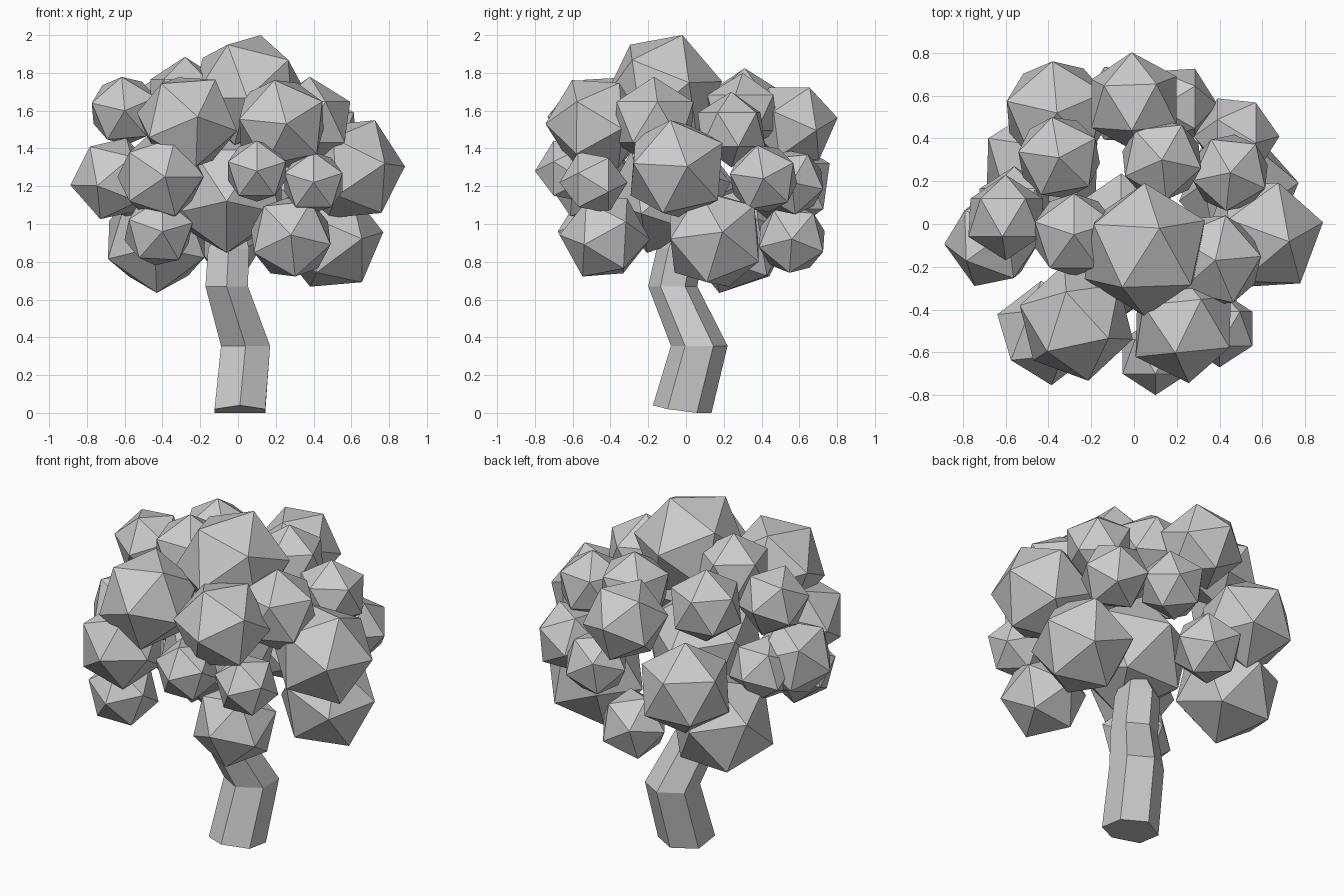
import bpy
import bmesh
import math
from mathutils import Matrix, Vector

cube = bpy.data.objects.get("Cube")
if cube:
    bpy.data.objects.remove(cube, do_unlink=True)

grey = bpy.data.materials.new("plain grey")
grey.use_nodes = True
grey.diffuse_color = (0.6, 0.6, 0.6, 1)
grey.node_tree.nodes["Principled BSDF"].inputs["Base Color"].default_value = (0.6, 0.6, 0.6, 1)

# Sides a clump can face: its across, up and outward directions
X, Y, Z = Vector((1, 0, 0)), Vector((0, 1, 0)), Vector((0, 0, 1))
FACING = {"front": (X, Z, -Y), "side": (Y, Z, X), "top": (X, Y, Z)}


def add_object(name, bm):
    bmesh.ops.recalc_face_normals(bm, faces=bm.faces)
    mesh = bpy.data.meshes.new(name)
    bm.to_mesh(mesh)
    bm.free()
    mesh.materials.append(grey)
    obj = bpy.data.objects.new(name, mesh)
    bpy.context.collection.objects.link(obj)
    return obj


def leaf_clump(name, place, radius, facing, a, b, spin):
    """Icosahedron with one corner at (a, b) on the facing side and an edge leaving it at spin degrees."""
    across, up, out = FACING[facing]
    pole = across * a + up * b + out * math.sqrt(max(0, 1 - a * a - b * b))
    pole.normalize()
    t = math.radians(spin)
    edge = across * math.cos(t) + up * math.sin(t)
    edge = (edge - pole * edge.dot(pole)).normalized()
    turn = Matrix((edge, pole.cross(edge), pole)).transposed()
    bm = bmesh.new()
    bmesh.ops.create_icosphere(bm, subdivisions=1, radius=radius)
    obj = add_object(name, bm)
    obj.location = place
    obj.rotation_euler = turn.to_euler()


def leaf_level(name, clumps):
    for i, clump in enumerate(clumps, 1):
        leaf_clump(f"{name}_{i}", *clump)


def trunk(rings, tip, sides=6):
    """Crooked six-sided trunk lofted through rings (x, y, z, radius)."""
    bm = bmesh.new()
    loops = []
    for i, (x, y, z, r) in enumerate(rings):
        loop = []
        for k in range(sides):
            a = math.tau * k / sides + math.pi / 2
            lift = 0.04 * max(0, -math.sin(a)) if i == 0 else 0
            loop.append(bm.verts.new((x + r * math.cos(a), y + r * math.sin(a), z + lift)))
        loops.append(loop)
    bm.faces.new(loops[0])
    for low, high in zip(loops, loops[1:]):
        for k in range(sides):
            n = (k + 1) % sides
            bm.faces.new((low[k], low[n], high[n], high[k]))
    end = bm.verts.new(tip)
    for k in range(sides):
        bm.faces.new((loops[-1][k], loops[-1][(k + 1) % sides], end))
    add_object("trunk", bm)


# Trunk, ending in a point inside the crown
trunk([(0.01, -0.02, 0, 0.155), (0.04, 0.07, 0.355, 0.15),
       (-0.06, -0.07, 0.67, 0.13), (-0.05, -0.03, 0.87, 0.125)], (0, 0, 1.1))

# Crown clumps: centre, radius, facing side, corner position, edge angle
leaf_level("lower_leaves", [
    ((-0.42, -0.48, 0.96), 0.2, "front", 0.1, 0, 15),
    ((0.28, -0.43, 0.93), 0.24, "front", 0, 0.05, 60),
    ((0.49, 0.15, 0.92), 0.285, "side", 0.15, 0.13, 40),
    ((-0.43, 0.27, 0.92), 0.3, "front", 0, -0.95, 50),
    ((-0.05, 0.56, 0.92), 0.2, "side", 0, 0, 50)])

leaf_level("inner_leaves", [
    ((-0.06, -0.1, 1.17), 0.34, "front", 0, -0.95, 90),
    ((-0.56, 0.08, 1.2), 0.19, "front", 0, 0, 90)])

leaf_level("middle_leaves", [
    ((-0.41, -0.51, 1.25), 0.245, "front", 0.1, 0, 0),
    ((0.1, -0.62, 1.28), 0.18, "front", 0, 0, 90),
    ((0.4, -0.49, 1.22), 0.18, "front", 0, 0, 90),
    ((0.6, -0.05, 1.29), 0.29, "side", 0.2, 0.05, 103),
    ((-0.66, -0.08, 1.24), 0.23, "top", 0.3, 0.2, 70),
    ((-0.36, 0.52, 1.2), 0.27, "top", 0, 0, 95),
    ((0.2, 0.56, 1.22), 0.19, "side", 0, 0, 60),
    ((0.48, 0.41, 1.24), 0.2, "side", 0, 0, 100)])

leaf_level("upper_leaves", [
    ((-0.27, -0.46, 1.54), 0.28, "front", 0.2, 0.1, 58),
    ((0.23, -0.48, 1.53), 0.265, "front", 0.1, 0, 102),
    ((0.38, -0.17, 1.54), 0.24, "top", 0, 0, 5),
    ((0.45, 0.24, 1.5), 0.2, "top", 0, 0, 120),
    ((0, 0.57, 1.53), 0.235, "top", 0.45, 0.36, 180),
    ((-0.6, 0.03, 1.6), 0.2, "front", 0, 0, 95)])

leaf_level("top_leaves", [
    ((0.13, 0.3, 1.59), 0.21, "top", 0, 0, 60),
    ((-0.35, 0.31, 1.61), 0.215, "top", 0, 0, 100),
    ((-0.28, -0.05, 1.67), 0.215, "top", 0, 0, 90),
    ((0.05, -0.12, 1.71), 0.315, "top", 0.22, 0.32, 92)])
